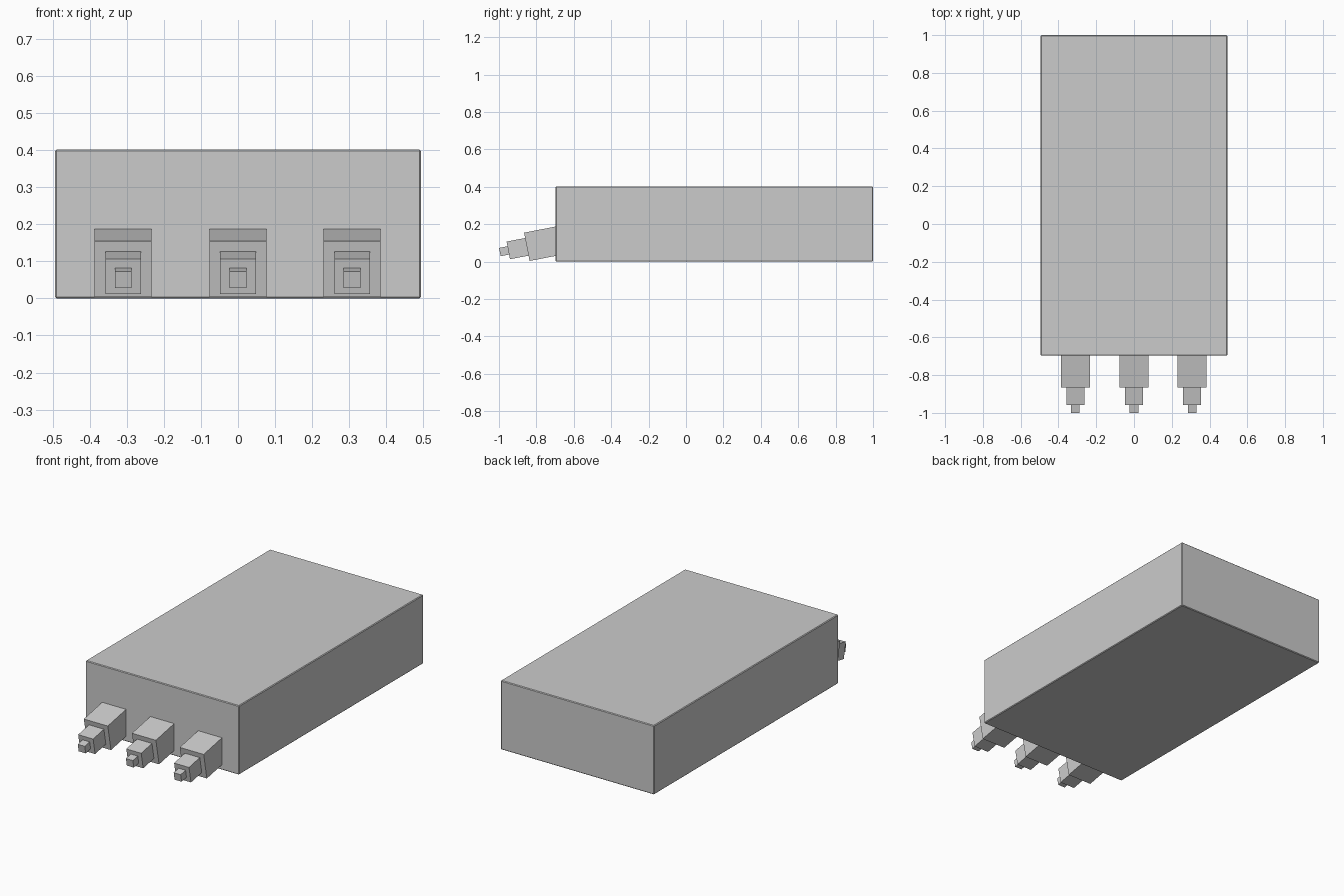
import bpy
from math import radians, sin, cos
from mathutils import Matrix, Vector

if "Cube" in bpy.data.objects:
    bpy.data.objects.remove(bpy.data.objects["Cube"], do_unlink=True)

grey = bpy.data.materials.new("plain_grey")
grey.use_nodes = True
colour = (0.6, 0.6, 0.6, 1)
grey.diffuse_color = colour
grey.node_tree.nodes["Principled BSDF"].inputs["Base Color"].default_value = colour


def add_box(name, size, centre, pitch=0.0):
    """Box with real dimensions, pitched about the x axis."""
    bpy.ops.mesh.primitive_cube_add(size=1)
    box = bpy.context.object
    box.name = name
    box.data.transform(Matrix.Diagonal((*size, 1)))
    box.location = centre
    box.rotation_euler.x = pitch
    box.data.materials.append(grey)
    return box


# Main housing with slightly chamfered edges
front, back, height = -0.697, 1.0, 0.402
housing = add_box("housing", (0.988, back - front, height),
                  (0, (front + back) / 2, height / 2))
chamfer = housing.modifiers.new("chamfer", "BEVEL")
chamfer.width = 0.004
chamfer.segments = 1

# Three stepped nozzles pointing forward and slightly down
pitch = radians(11)
axis = Vector((0, -cos(pitch), -sin(pitch)))
root_face = Vector((0, -0.851, 0.079))   # front of the widest step

# name, thickness, distance of front face along the axis, length
steps = [("base", 0.154, 0.0, 0.20),
         ("middle", 0.096, 0.101, 0.13),
         ("tip", 0.045, 0.147, 0.08)]

for side, x in (("right", -0.31), ("centre", 0), ("left", 0.308)):
    for step, width, reach, length in steps:
        centre = root_face + axis * (reach - length / 2)
        centre.x = x
        add_box(f"{side}_nozzle_{step}", (width, length, width), centre, pitch)
